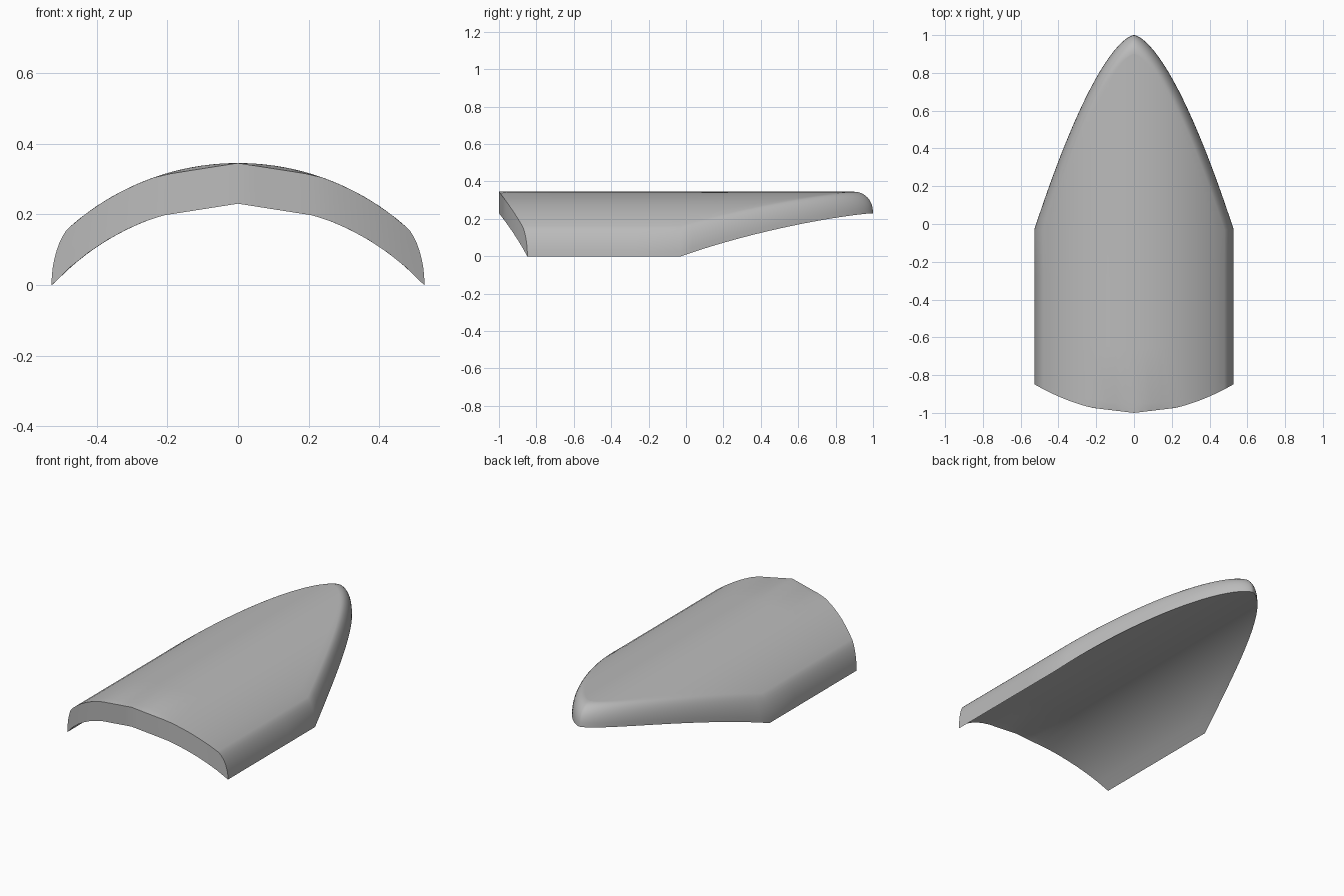
import bpy
import bmesh
import math

cube = bpy.data.objects.get("Cube")
if cube:
    bpy.data.objects.remove(cube)

HALF_WIDTH = 0.528
ARC_RADIUS = 0.718
CROWN = 0.23        # underside height on the centre line
THICK = 0.115
SHOULDER = -0.03    # where the straight sides begin to taper
FLAT = 0.22         # half width of the faceted middle of the front edge
COLUMNS = 20
RIM_STEPS = 8
TAPER_ROWS = 32


def arch(x):
    return CROWN - ARC_RADIUS + math.sqrt(ARC_RADIUS ** 2 - x * x)


def front_y(x):
    return -1 + 0.152 * (x / HALF_WIDTH) ** 2


def faceted(func, x):
    """Straight facets near the middle, the true curve outside."""
    a = abs(x)
    if a >= FLAT:
        return func(x)
    return func(0) + (func(FLAT) - func(0)) * a / FLAT


def section():
    """One closed cross-section as (side factor, inset, lift)."""
    rim = []
    for i in range(RIM_STEPS):
        a = math.pi / 2 * i / RIM_STEPS
        rim.append((1 - math.cos(a), math.sin(a) ** 0.9))
    us = [1 - 2 * i / COLUMNS for i in range(COLUMNS + 1)]
    pts = [(1, s, h) for s, h in rim]
    pts += [(u, 1, 1) for u in us]
    pts += [(-1, s, h) for s, h in reversed(rim)]
    pts += [(-u, 0, 0) for u in us[1:-1]]
    return pts


def point(u, inset, lift, body, taper):
    x = u * (HALF_WIDTH - 0.05 * inset) * (1 - taper) ** 0.64
    if taper > 0:
        y = SHOULDER + taper * (1 - 0.1 * inset - SHOULDER)
        z = arch(x)
    elif body == 0:
        y, z = faceted(front_y, x), faceted(arch, x)
    else:
        y = front_y(x) + body * (SHOULDER - front_y(x))
        z = arch(x)
    return x, y, z + THICK * lift


# Curved shell: straight body rows, then rows tapering to the rounded tip
bm = bmesh.new()
rows = [(b, 0) for b in (0, 0.05, 0.35, 0.7, 1)]
rows += [(1, 1 - (1 - k / TAPER_ROWS) ** 2) for k in range(1, TAPER_ROWS + 1)]
profile = section()
count = len(profile)
grid = [[bm.verts.new(point(*p, *row)) for p in profile] for row in rows]
for a, b in zip(grid, grid[1:]):
    for i in range(count):
        j = (i + 1) % count
        bm.faces.new((a[i], a[j], b[j], b[i]))

# Front end wall: a strip of quads with a rounded piece at each end
front = grid[0]
top = front[RIM_STEPS:RIM_STEPS + COLUMNS + 1]
right_end = 2 * RIM_STEPS + COLUMNS
bottom = [front[0]] + front[:right_end:-1] + [front[right_end]]
for i in range(COLUMNS):
    bm.faces.new((top[i], bottom[i], bottom[i + 1], top[i + 1]))
bm.faces.new(front[:RIM_STEPS + 1])
bm.faces.new(front[RIM_STEPS + COLUMNS:right_end + 1])

bmesh.ops.remove_doubles(bm, verts=bm.verts, dist=0.0002)
bmesh.ops.recalc_face_normals(bm, faces=bm.faces)
mesh = bpy.data.meshes.new("curved_shell")
bm.to_mesh(mesh)
bm.free()

shell = bpy.data.objects.new("curved_shell", mesh)
bpy.context.collection.objects.link(shell)

# Plain grey material
grey = bpy.data.materials.new("plain_grey")
grey.use_nodes = True
colour = (0.5, 0.5, 0.5, 1)
grey.diffuse_color = colour
grey.node_tree.nodes["Principled BSDF"].inputs["Base Color"].default_value = colour
mesh.materials.append(grey)

bpy.ops.object.select_all(action="DESELECT")
shell.select_set(True)
bpy.context.view_layer.objects.active = shell
bpy.ops.object.shade_smooth_by_angle(angle=math.radians(35))
